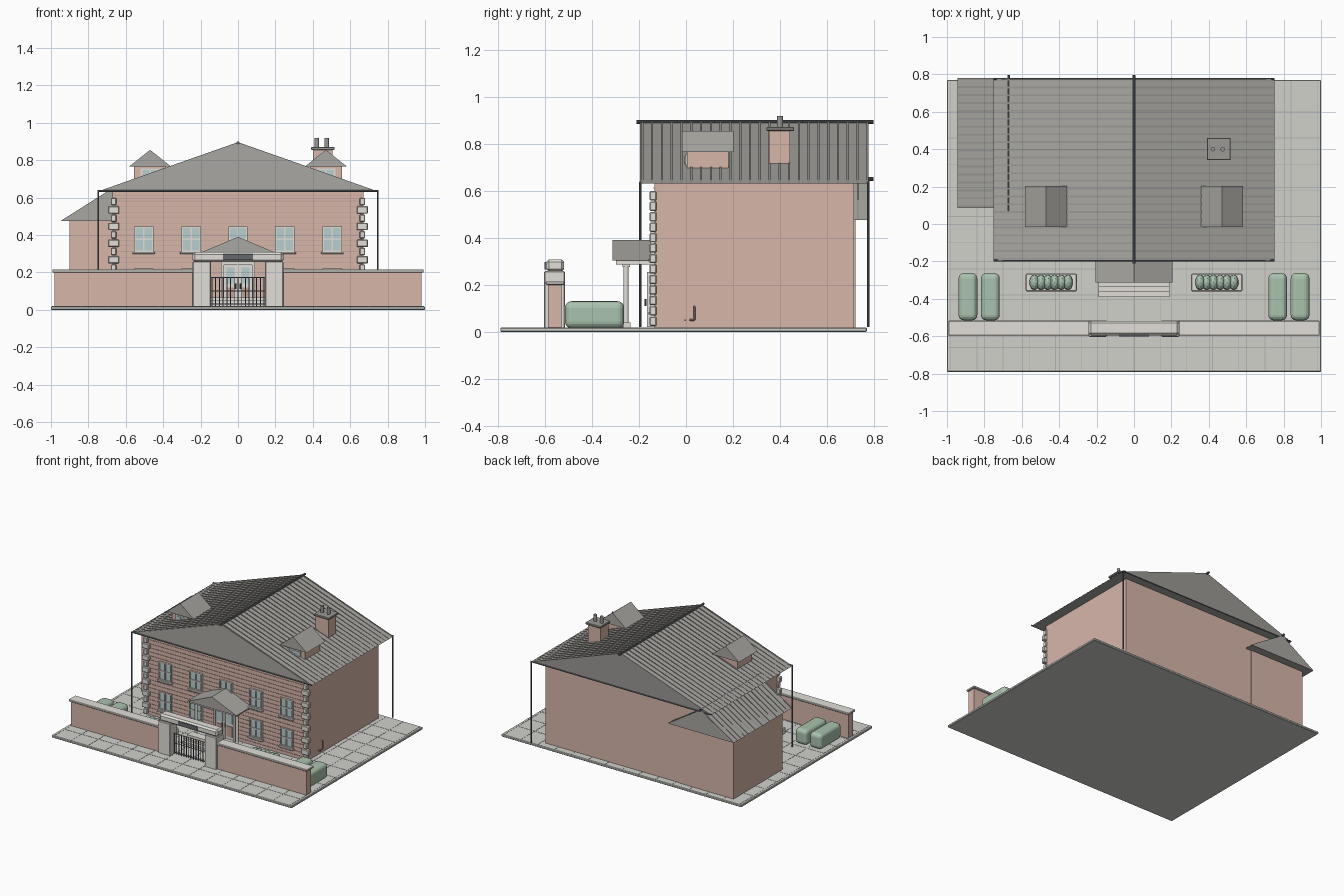
import bpy, bmesh, math
from mathutils import Matrix, Vector

COL = dict(brick=(0.68, 0.47, 0.40), mortar=(0.55, 0.38, 0.33), roof=(0.40, 0.39, 0.36),
           batten=(0.33, 0.32, 0.30), stone=(0.76, 0.74, 0.69), dark=(0.13, 0.14, 0.15),
           green=(0.40, 0.54, 0.42), glass=(0.48, 0.62, 0.62), paving=(0.64, 0.64, 0.60),
           joint=(0.45, 0.45, 0.43), door=(0.55, 0.36, 0.30))
MATS = {}
for key, c in COL.items():
    MATS[key] = bpy.data.materials.new(key)
    MATS[key].diffuse_color = (*c, 1)


def finish(name, bm, mat, bevel=0, seg=1):
    bmesh.ops.recalc_face_normals(bm, faces=bm.faces)
    me = bpy.data.meshes.new(name)
    bm.to_mesh(me)
    bm.free()
    ob = bpy.data.objects.new(name, me)
    bpy.context.collection.objects.link(ob)
    me.materials.append(MATS[mat])
    if bevel:
        m = ob.modifiers.new("bevel", 'BEVEL')
        m.width, m.segments = bevel, seg
    return ob


def boxes(name, items, mat, bevel=0, seg=1):
    """Each item is x0, x1, y0, y1, z0, z1."""
    bm = bmesh.new()
    for x0, x1, y0, y1, z0, z1 in items:
        mtx = (Matrix.Translation(((x0 + x1) / 2, (y0 + y1) / 2, (z0 + z1) / 2))
               @ Matrix.Diagonal((x1 - x0, y1 - y0, z1 - z0, 1)))
        bmesh.ops.create_cube(bm, size=1, matrix=mtx)
    return finish(name, bm, mat, bevel, seg)


def rods(name, items, r, mat, sides=10):
    """Each item is a pair of end points."""
    bm = bmesh.new()
    for a, b in items:
        a, b = Vector(a), Vector(b)
        rot = (b - a).to_track_quat('Z', 'Y').to_matrix().to_4x4()
        bmesh.ops.create_cone(bm, cap_ends=True, segments=sides, radius1=r, radius2=r,
                              depth=(b - a).length, matrix=Matrix.Translation((a + b) / 2) @ rot)
    return finish(name, bm, mat)


def gables(name, items, mat):
    """Ridge-along-y prisms: centre x, half width, y0, y1, eave z, ridge z."""
    bm = bmesh.new()
    for xc, h, y0, y1, z0, z1 in items:
        rings = [[bm.verts.new(p) for p in ((xc - h, y, z0), (xc + h, y, z0), (xc, y, z1))]
                 for y in (y0, y1)]
        bm.faces.new(rings[0])
        bm.faces.new(rings[1][::-1])
        for i in range(3):
            j = (i + 1) % 3
            bm.faces.new((rings[0][i], rings[1][i], rings[1][j], rings[0][j]))
    return finish(name, bm, mat)


def mirrored(items):
    return items + [(-b, -a, *rest) for a, b, *rest in items]


# Paved ground with raised joint lines
boxes("ground", [(-1, 1, -0.79, 0.77, 0, 0.018)], 'paving', 0.004)
joints = [(-0.98 + 0.14 * i - 0.002, -0.98 + 0.14 * i + 0.002, -0.785, 0.765, 0.015, 0.0192)
          for i in range(15)]
joints += [(-0.995, 0.995, -0.66 + 0.14 * i - 0.002, -0.66 + 0.14 * i + 0.002, 0.015, 0.0192)
           for i in range(10)]
boxes("paving_joints", joints, 'joint')

# House body, side wing and front brick courses
boxes("house_walls", [(-0.67, 0.67, -0.135, 0.715, 0.01, 0.635)], 'brick')
boxes("wing_walls", [(-0.9, -0.445, 0.14, 0.72, 0.01, 0.48)], 'brick')
boxes("brick_courses", [(-0.665, 0.665, -0.138, -0.13, 0.04 + 0.03 * i, 0.043 + 0.03 * i)
                        for i in range(20)], 'mortar')

# Corner stones, alternating long and short
boxes("corner_stones", mirrored([(0.635 if i % 2 else 0.65, 0.695 if i % 2 else 0.68, -0.155,
                                  -0.125, 0.025 + 0.0445 * i, 0.064 + 0.0445 * i)
                                 for i in range(13)]), 'stone', 0.004)

# Main and wing roofs with battens running down the slopes
gables("main_roof", [(0, 0.75, -0.195, 0.775, 0.63, 0.89)], 'roof')
gables("main_roof_battens", [(0, 0.75, y, y + 0.009, 0.632, 0.896)
                             for y in [-0.19 + 0.0416 * i for i in range(24)]], 'batten')
gables("wing_roof", [(-0.67, 0.275, 0.085, 0.78, 0.475, 0.645)], 'roof')
gables("wing_roof_battens", [(-0.67, 0.275, y, y + 0.009, 0.477, 0.651)
                             for y in [0.09 + 0.0425 * i for i in range(17)]], 'batten')
rods("ridge_caps", [((0, -0.21, 0.892), (0, 0.797, 0.892)),
                    ((-0.67, 0.065, 0.65), (-0.67, 0.797, 0.65))], 0.008, 'dark')
rods("gutters_and_downpipes", [((-0.75, -0.195, 0.634), (0.75, -0.195, 0.634)),
                               ((-0.75, 0.775, 0.634), (0.75, 0.775, 0.634)),
                               ((-0.747, -0.195, 0.02), (-0.747, -0.195, 0.634)),
                               ((0.747, 0.775, 0.02), (0.747, 0.775, 0.634))], 0.005, 'dark', 8)

# Dormers
boxes("dormer_walls", mirrored([(0.385, 0.555, 0.005, 0.18, 0.66, 0.77)]), 'brick')
gables("dormer_roofs", [(s * 0.47, 0.113, -0.017, 0.203, 0.765, 0.855) for s in (-1, 1)], 'roof')
boxes("dormer_windows", mirrored([(0.42, 0.52, -0.003, 0.01, 0.70, 0.755)]), 'stone')
boxes("dormer_glass", mirrored([(0.43, 0.466, -0.006, 0, 0.708, 0.747),
                                (0.474, 0.51, -0.006, 0, 0.708, 0.747)]), 'glass')

# Chimney
boxes("chimney_stack", [(0.4, 0.505, 0.353, 0.443, 0.66, 0.858)], 'brick')
boxes("chimney_cap", [(0.39, 0.517, 0.342, 0.46, 0.855, 0.87)], 'batten', 0.003)
rods("chimney_pots", [((x, 0.4, 0.865), (x, 0.4, 0.918)) for x in (0.422, 0.474)],
     0.012, 'batten', 12)

# Windows: frame, four panes, sill
spots = [(x, 0.31) for x in (-0.505, -0.25, 0, 0.25, 0.505)]
spots += [(x, 0.085) for x in (-0.505, -0.25, 0.25, 0.505)]
frames, panes, sills = [], [], []
for x, z in spots:
    frames += [(x + a, x + a + 0.008, -0.15, -0.13, z, z + 0.135) for a in (-0.052, -0.004, 0.044)]
    frames += [(x - 0.05, x + 0.05, -0.149, -0.13, z + b, z + b + 0.008)
               for b in (0, 0.064, 0.127)]
    panes.append((x - 0.048, x + 0.048, -0.142, -0.13, z + 0.002, z + 0.133))
    sills.append((x - 0.06, x + 0.06, -0.16, -0.13, z - 0.012, z))
boxes("window_frames", frames, 'stone')
boxes("window_panes", panes, 'glass')
boxes("window_sills", sills, 'stone', 0.002)

# Double front door
boxes("door_frame", mirrored([(0.075, 0.09, -0.165, -0.13, 0.02, 0.255)])
      + [(-0.08, 0.08, -0.165, -0.13, 0.24, 0.255), (-0.004, 0.004, -0.162, -0.13, 0.02, 0.24)],
      'stone')
boxes("door_leaves", mirrored([(0.004, 0.075, -0.155, -0.13, 0.02, 0.24)]), 'stone')
boxes("door_glass", mirrored([(0.018, 0.062, -0.16, -0.15, 0.14, 0.225)]), 'glass')
boxes("door_panels", mirrored([(0.018, 0.062, -0.16, -0.15, 0.04, 0.12)]), 'door')
rods("door_handles", [((s * 0.011, -0.172, 0.11), (s * 0.011, -0.172, 0.14)) for s in (-1, 1)],
     0.004, 'dark', 8)

# Porch: roof, beam, columns, steps
gables("porch_roof", [(0, 0.205, -0.312, -0.13, 0.303, 0.39)], 'roof')
boxes("porch_beam", [(-0.195, 0.195, -0.297, -0.13, 0.287, 0.304)], 'stone')
rods("porch_columns", [((s * 0.17, -0.255, 0.02), (s * 0.17, -0.255, 0.29)) for s in (-1, 1)],
     0.011, 'stone', 16)
boxes("column_bases", mirrored([(0.152, 0.188, -0.273, -0.237, 0.015, 0.04),
                                (0.154, 0.186, -0.271, -0.239, 0.275, 0.288)]), 'stone')
boxes("porch_steps", [(-0.19, 0.19, -0.39 + 0.027 * i, -0.275, 0.012, 0.034 + 0.016 * i)
                      for i in range(3)], 'stone')

# Boundary wall with coping
boxes("boundary_wall", mirrored([(0.2, 0.98, -0.588, -0.53, 0.012, 0.202)]), 'brick')
boxes("wall_coping", mirrored([(0.2, 0.993, -0.597, -0.517, 0.2, 0.215)]), 'stone', 0.003)

# Gateway: pillars, lintel, plain plaque and barred gate
boxes("gate_pillars", mirrored([(0.145, 0.242, -0.603, -0.515, 0.012, 0.258)]), 'stone', 0.004)
boxes("gate_lintel", [(-0.242, 0.242, -0.595, -0.518, 0.255, 0.308)], 'stone', 0.012)
boxes("gate_plaque", [(-0.08, 0.08, -0.602, -0.59, 0.266, 0.297)], 'dark')
rods("gate_bars", [((-0.14 + 0.02 * i, -0.557, 0.02), (-0.14 + 0.02 * i, -0.557, 0.175))
                   for i in range(15)]
     + [((-0.147, -0.557, z), (0.147, -0.557, z)) for z in (0.03, 0.1, 0.172)], 0.003, 'dark', 6)

# Clipped hedges
boxes("hedges", mirrored([(0.718, 0.818, -0.515, -0.263, 0.015, 0.13),
                          (0.838, 0.938, -0.515, -0.263, 0.015, 0.13)]), 'green', 0.028, 4)

# Planters with low shrubs
boxes("planters", mirrored([(0.305, 0.58, -0.36, -0.265, 0.015, 0.06)]), 'stone', 0.005)
bm = bmesh.new()
for s in (-1, 1):
    for i in range(6):
        mtx = (Matrix.Translation((s * (0.353 + 0.036 * i), -0.312, 0.072))
               @ Matrix.Diagonal((0.026, 0.042, 0.035, 1)))
        bmesh.ops.create_icosphere(bm, subdivisions=2, radius=1, matrix=mtx)
finish("planter_shrubs", bm, 'green')

# Outside tap pipe on the right wall
rods("side_pipe", [((0.682, 0.036, 0.05), (0.682, 0.036, 0.11)),
                   ((0.682, 0.015, 0.05), (0.682, 0.036, 0.05)),
                   ((0.66, 0.036, 0.108), (0.684, 0.036, 0.108)),
                   ((0.66, -0.003, 0.05), (0.69, -0.003, 0.05))], 0.004, 'door', 8)
